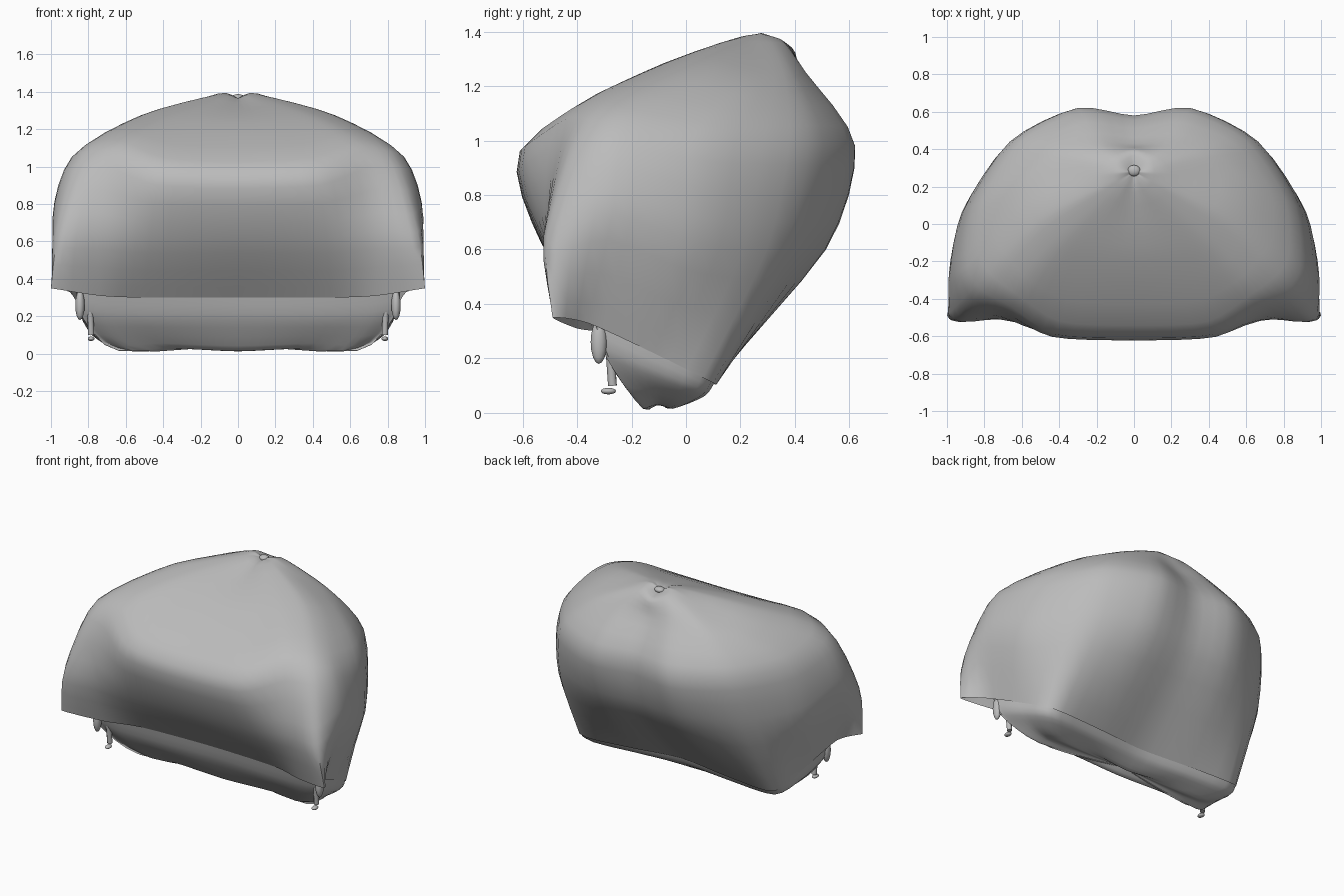
import bpy, bmesh, math
from mathutils import Vector

default = bpy.data.objects.get("Cube")
if default:
    bpy.data.objects.remove(default, do_unlink=True)

cloth = bpy.data.materials.new("grey cloth")
cloth.use_nodes = True
grey = (.5, .5, .5, 1)
cloth.diffuse_color = grey
cloth.node_tree.nodes["Principled BSDF"].inputs["Base Color"].default_value = grey

APEX = Vector((0, .28, 1.36))
STEPS = 4


def finish(bm, name, angle=50):
    bmesh.ops.remove_doubles(bm, verts=bm.verts, dist=.0005)
    bmesh.ops.recalc_face_normals(bm, faces=bm.faces)
    mesh = bpy.data.meshes.new(name)
    bm.to_mesh(mesh)
    bm.free()
    mesh.materials.append(cloth)
    obj = bpy.data.objects.new(name, mesh)
    bpy.context.collection.objects.link(obj)
    bpy.ops.object.select_all(action="DESELECT")
    obj.select_set(True)
    bpy.context.view_layer.objects.active = obj
    bpy.ops.object.shade_smooth_by_angle(angle=math.radians(angle))
    return obj


def spline(points, closed):
    """Smooth curve through the points, with gentle tangents."""
    count = len(points)

    def at(i):
        return points[i % count] if closed else points[max(0, min(count - 1, i))]

    result = []
    for i in range(count if closed else count - 1):
        a, b = at(i), at(i + 1)
        tan_a, tan_b = (b - at(i - 1)) * .4, (at(i + 2) - a) * .4
        for s in range(STEPS):
            t = s / STEPS
            u = t * t * (3 - 2 * t)
            result.append(a.lerp(b, u) + tan_a * t * (1 - t) ** 2 - tan_b * t * t * (1 - t))
    if not closed:
        result.append(points[-1].copy())
    return result


def mirrored(half):
    """Full loop from the half that runs front centre to back centre."""
    flip = [[Vector((-p.x, p.y, p.z)) for p in line] for line in half[-2:0:-1]]
    return half + flip


def loft(name, half):
    lines = [spline(line, False) for line in mirrored(half)]
    rings = [spline(list(ring), True) for ring in zip(*lines)]
    bm = bmesh.new()
    rows = [[bm.verts.new(p) for p in ring] for ring in rings]
    for upper, lower in zip(rows, rows[1:]):
        for i in range(len(upper)):
            j = (i + 1) % len(upper)
            bm.faces.new((upper[i], upper[j], lower[j], lower[i]))
    return finish(bm, name)


# Seams of the crown from front to back: shoulder, brow, waist, hem
seams = [
    [(0, -.2, 1.23), (0, -.61, .96), (0, -.53, .62), (0, -.3, .3)],
    [(.27, -.18, 1.24), (.42, -.59, .98), (.47, -.52, .62), (.5, -.32, .3)],
    [(.43, -.13, 1.26), (.66, -.44, 1.08), (.74, -.51, .65), (.74, -.4, .31)],
    [(.5, 0, 1.28), (.82, -.35, 1.08), (.96, -.51, .65), (1, -.49, .35)],
    [(.56, .1, 1.25), (.89, -.22, 1.05), (.99, -.27, .73), (.9, -.36, .33)],
    [(.56, .25, 1.21), (.86, .1, 1), (.92, .05, .62), (.83, -.12, .22)],
    [(.41, .39, 1.23), (.64, .45, .99), (.7, .36, .6), (.74, .1, .11)],
    [(.2, .44, 1.25), (.3, .62, .98), (.34, .51, .6), (.38, .09, .11)],
    [(0, .43, 1.23), (0, .58, .98), (0, .49, .6), (0, .05, .12)],
]
seams = [[Vector(p) for p in seam] for seam in seams]


def crown_line(seam):
    """The cloth puffs up at the sides of the peak and falls away behind it."""
    side = Vector((seam[0].x, seam[0].y - APEX.y, 0)).normalized()
    rise = .03 * side.x - .02 * max(side.y, 0)
    collar = APEX + side * .11 + Vector((0, 0, rise))
    return [APEX, collar] + seam


loft("crown", [crown_line(seam) for seam in seams])

# Lining that sags under the hem, lowest along a line from side to side
MIDDLE = Vector((0, -.1, .05))


def lining_line(index, seam):
    hem = seam[-1]
    top = Vector((min(hem.x, .86), max(hem.y, -.33), hem.z + .02))
    side = top.lerp(MIDDLE, .2)
    side.x, side.z = top.x * .97, hem.z * .6
    sag = top.lerp(MIDDLE, .75)
    sag.x, sag.z = top.x * .74, .015 + .015 * (index % 2)
    return [top, side, sag, MIDDLE]


loft("lining", [lining_line(i, seam) for i, seam in enumerate(seams)])


def ball(name, centre, size):
    bm = bmesh.new()
    bmesh.ops.create_uvsphere(bm, u_segments=16, v_segments=8, radius=1)
    bmesh.ops.scale(bm, vec=size, verts=bm.verts)
    bmesh.ops.translate(bm, vec=centre, verts=bm.verts)
    return finish(bm, name)


def cord(name, points, radius):
    curve = bpy.data.curves.new(name, "CURVE")
    curve.dimensions = "3D"
    curve.bevel_depth = radius
    curve.bevel_resolution = 2
    curve.use_fill_caps = True
    line = curve.splines.new("POLY")
    line.points.add(len(points) - 1)
    for target, p in zip(line.points, points):
        target.co = (*p, 1)
    curve.materials.append(cloth)
    obj = bpy.data.objects.new(name, curve)
    bpy.context.collection.objects.link(obj)


# Button on the peak
ball("button", (0, .285, 1.37), (.035, .03, .018))

# Tie cords with knotted ends and a gathered tab beside each
for word, s in (("left", 1), ("right", -1)):
    cord(word + "_cord", [(s * .8, -.31, .35), (s * .79, -.28, .24), (s * .785, -.27, .1)], .017)
    ball(word + "_cord_end", (s * .785, -.285, .08), (.018, .028, .012))
    ball(word + "_tab", (s * .845, -.32, .26), (.025, .03, .08))
